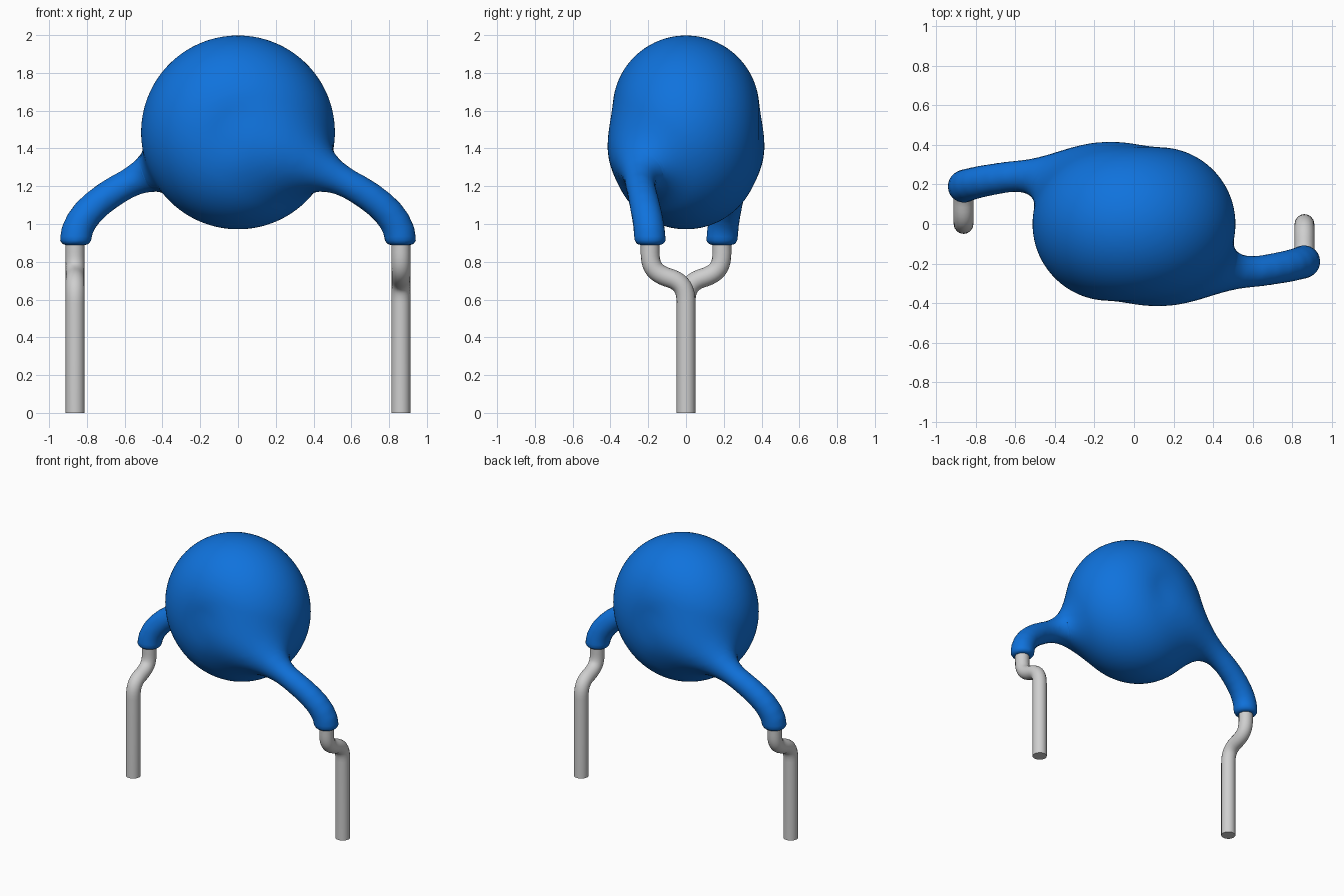
import bpy, bmesh, math
from mathutils import Vector
from mathutils.geometry import interpolate_bezier

cube = bpy.data.objects.get("Cube")
if cube:
    bpy.data.objects.remove(cube, do_unlink=True)

CENTRE_Z, FLAT_R, EDGE_R = 1.485, 0.125, 0.388   # disc body with a fully round edge
COLLAR_Z, BLEND = 0.888, 0.22


def material(name, rgb):
    m = bpy.data.materials.new(name)
    m.diffuse_color = (*rgb, 1)
    m.use_nodes = True
    b = next(n for n in m.node_tree.nodes if n.type == 'BSDF_PRINCIPLED')
    b.inputs["Base Color"].default_value = (*rgb, 1)
    return m


blue = material("glossy blue", (0.005, 0.17, 0.72))
grey = material("light grey metal", (0.62, 0.62, 0.62))


def select_only(ob):
    bpy.ops.object.select_all(action='DESELECT')
    ob.select_set(True)
    bpy.context.view_layer.objects.active = ob


# Centre line of the left arm; the right one is turned half round z
arm = interpolate_bezier(Vector((0.10, -0.25, 1.42)), Vector((0.50, -0.29, 1.27)),
                         Vector((0.86, -0.20, 1.12)), Vector((0.86, -0.19, 0.91)), 13)
radii = [0.070 + 0.013 * i / 12 for i in range(13)]
segments = []
for i in range(12):
    a, d = arm[i], arm[i + 1] - arm[i]
    segments.append((a.x, a.y, a.z, d.x, d.y, d.z, d.length_squared,
                     radii[i], radii[i + 1] - radii[i]))


def arm_distance(x, y, z):
    best = 9.0
    for ax, ay, az, dx, dy, dz, ll, r, dr in segments:
        px, py, pz = x - ax, y - ay, z - az
        t = min(1.0, max(0.0, (px * dx + py * dy + pz * dz) / ll))
        px, py, pz = px - t * dx, py - t * dy, pz - t * dz
        best = min(best, math.sqrt(px * px + py * py + pz * pz) - r - t * dr)
    return best


def blend_min(a, b, k):
    h = max(k - abs(a - b), 0.0) / k
    return min(a, b) - h * h * k * 0.25


def distance(x, y, z):
    q = max(math.hypot(x, z - CENTRE_Z) - FLAT_R, 0.0)
    d = math.hypot(q, y) - EDGE_R
    for s in (1, -1):
        if s * x > -0.25:
            d = blend_min(d, arm_distance(s * x, s * y, z), BLEND)
    return -blend_min(-d, z - COLLAR_Z, 0.04)    # flat collar under each arm


# Rough coated body: overlapping balls merged by a voxel remesh
bm = bmesh.new()


def ball(pos, r, scale=(1, 1, 1)):
    vs = bmesh.ops.create_icosphere(bm, subdivisions=3, radius=r)['verts']
    for v in vs:
        v.co = Vector(pos) + Vector([c * s for c, s in zip(v.co, scale)])


ball((0, 0, CENTRE_Z), 0.51, (1, 0.76, 1))
for p, r in zip(arm, radii):
    for s in (1, -1):
        ball((s * p.x, s * p.y, p.z), r)
me = bpy.data.meshes.new("coated_body")
bm.to_mesh(me)
bm.free()
body = bpy.data.objects.new("coated_body", me)
bpy.context.collection.objects.link(body)
select_only(body)
rm = body.modifiers.new("merge", 'REMESH')
rm.mode = 'VOXEL'
rm.voxel_size = 0.022
bpy.ops.object.modifier_apply(modifier=rm.name)

# Pull the skin onto the filleted shape
bm = bmesh.new()
bm.from_mesh(body.data)
E = 0.002
for step in range(4):
    if step < 3:
        bmesh.ops.smooth_vert(bm, verts=bm.verts, factor=0.5,
                              use_axis_x=True, use_axis_y=True, use_axis_z=True)
    for v in bm.verts:
        x, y, z = v.co
        d = distance(x, y, z)
        g = Vector((distance(x + E, y, z) - d, distance(x, y + E, z) - d,
                    distance(x, y, z + E) - d)) / E
        move = g * (-d / max(g.length_squared, 0.2))
        if move.length > 0.06:
            move.length = 0.06
        v.co += move
bm.to_mesh(body.data)
bm.free()
body.data.materials.clear()
body.data.materials.append(blue)
for p in body.data.polygons:
    p.material_index = 0
bpy.ops.object.shade_smooth()


# Bent wire leads
def lead(name, s):
    pts = [Vector((0.862 * s, y * s, z)) for y, z in
           ((-0.19, 0.96), (-0.19, 0.85), (-0.19, 0.75), (-0.10, 0.718),
            (0, 0.69), (0, 0.58), (0, 0))]
    path = [pts[0]]
    path += interpolate_bezier(pts[1], pts[1].lerp(pts[2], 0.75), pts[3].lerp(pts[2], 0.75), pts[3], 10)
    path += interpolate_bezier(pts[3], pts[3].lerp(pts[4], 0.75), pts[5].lerp(pts[4], 0.75), pts[5], 10)[1:]
    path.append(pts[6])
    cu = bpy.data.curves.new(name, 'CURVE')
    cu.dimensions = '3D'
    cu.bevel_depth = 0.05
    cu.bevel_resolution = 6
    cu.use_fill_caps = True
    sp = cu.splines.new('POLY')
    sp.points.add(len(path) - 1)
    for p, co in zip(sp.points, path):
        p.co = (*co, 1)
    ob = bpy.data.objects.new(name, cu)
    bpy.context.collection.objects.link(ob)
    cu.materials.append(grey)
    select_only(ob)
    bpy.ops.object.convert(target='MESH')
    bpy.ops.object.shade_smooth_by_angle(angle=math.radians(40))


lead("left_lead", 1)
lead("right_lead", -1)
